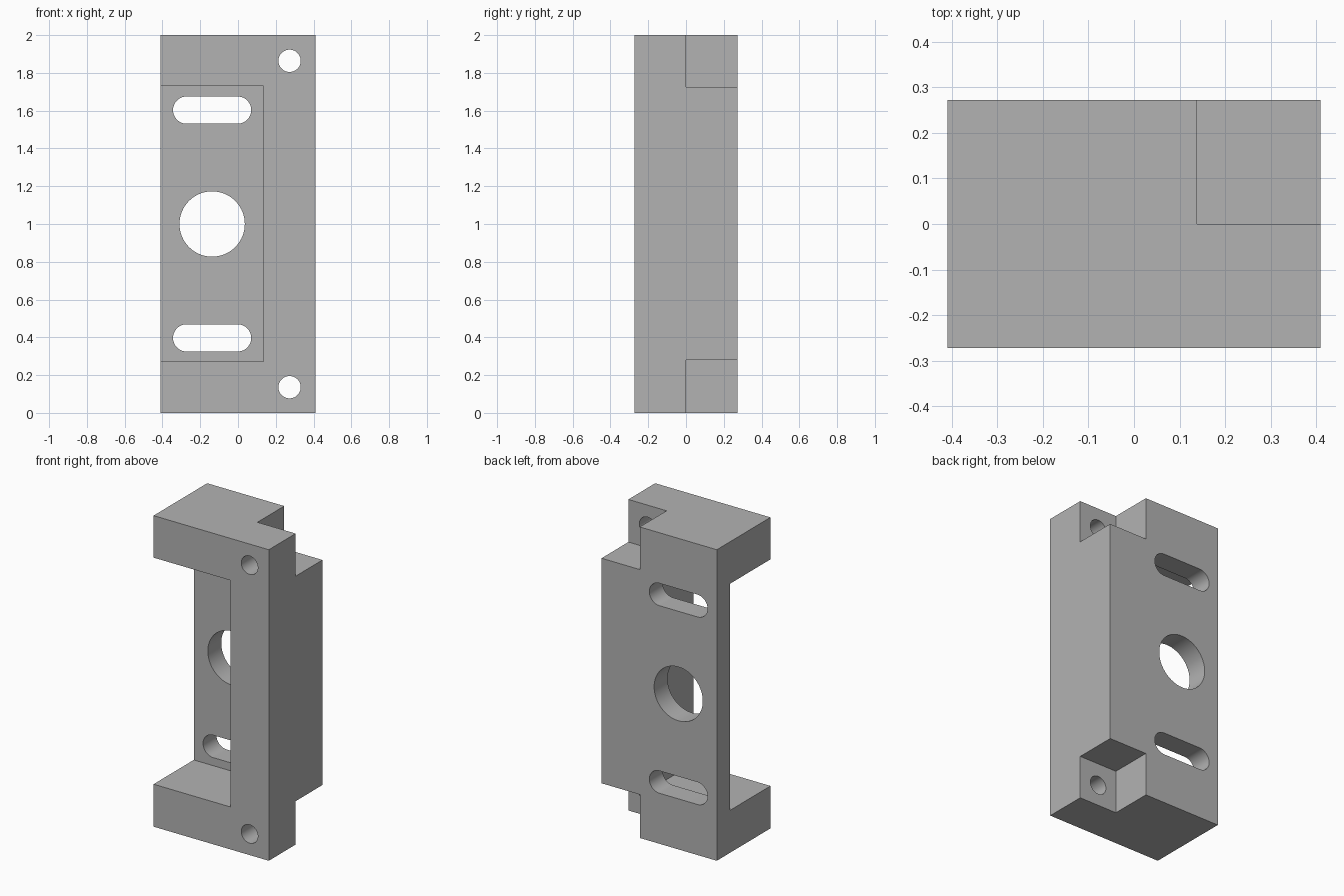
import bpy
import bmesh
from math import cos, sin, pi, radians

cube = bpy.data.objects.get("Cube")
if cube:
    bpy.data.objects.remove(cube, do_unlink=True)

HALF_W, HALF_D, HEIGHT = 0.41, 0.2725, 2.0
OUT = 0.1  # how far cutters reach past the block

grey = bpy.data.materials.new("plain grey")
grey.use_nodes = True
colour = (0.45, 0.45, 0.45, 1)
grey.diffuse_color = colour
grey.node_tree.nodes["Principled BSDF"].inputs["Base Color"].default_value = colour


def prism(name, outline, y0, y1):
    """Extrude an x-z outline from y0 to y1."""
    bm = bmesh.new()
    face = bm.faces.new([bm.verts.new((x, y0, z)) for x, z in outline])
    moved = bmesh.ops.extrude_face_region(bm, geom=[face])["geom"]
    verts = [v for v in moved if isinstance(v, bmesh.types.BMVert)]
    bmesh.ops.translate(bm, verts=verts, vec=(0, y1 - y0, 0))
    bmesh.ops.recalc_face_normals(bm, faces=bm.faces)
    mesh = bpy.data.meshes.new(name)
    bm.to_mesh(mesh)
    bm.free()
    mesh.materials.append(grey)
    obj = bpy.data.objects.new(name, mesh)
    bpy.context.collection.objects.link(obj)
    return obj


def rect(x0, x1, z0, z1):
    return [(x0, z0), (x1, z0), (x1, z1), (x0, z1)]


def slot(x, z, radius, reach=0.0, steps=32):
    """Rounded slot outline; a circle when reach is zero."""
    if reach == 0:
        angles = [2 * pi * i / (2 * steps) for i in range(2 * steps)]
        return [(x + radius * cos(a), z + radius * sin(a)) for a in angles]
    points = []
    for side, start in ((1, -pi / 2), (-1, pi / 2)):
        for i in range(steps + 1):
            a = start + pi * i / steps
            points.append((x + side * reach + radius * cos(a), z + radius * sin(a)))
    return points


block = prism("mounting_block", rect(-HALF_W, HALF_W, 0, HEIGHT), -HALF_D, HALF_D)

# Front pocket, open to the front and the right side
cutters = [prism("pocket_cutter", rect(-HALF_W - OUT, 0.136, 0.273, 1.73),
                 -HALF_D - OUT, 0.136)]

# Notches in the rear corners, top and bottom
for z0, z1 in ((-OUT, 0.279), (1.726, HEIGHT + OUT)):
    cutters.append(prism("notch_cutter", rect(0.138, HALF_W + OUT, z0, z1),
                         0, HALF_D + OUT))

# Central bore, adjustment slots and screw holes
holes = [slot(-0.137, 1.0, 0.173)]
for side in (-1, 1):
    holes.append(slot(-0.137, 1 + side * 0.603, 0.072, 0.135))
    holes.append(slot(0.273, 1 + side * 0.864, 0.059))
for outline in holes:
    cutters.append(prism("hole_cutter", outline, -HALF_D - OUT, HALF_D + OUT))

# Apply every cut, then discard the cutters
bpy.context.view_layer.objects.active = block
block.select_set(True)
for cutter in cutters:
    cutter.hide_render = True
    cut = block.modifiers.new("cut", "BOOLEAN")
    cut.operation = "DIFFERENCE"
    cut.solver = "EXACT"
    cut.object = cutter
    bpy.ops.object.modifier_apply(modifier=cut.name)
    bpy.data.objects.remove(cutter, do_unlink=True)

bpy.ops.object.shade_smooth_by_angle(angle=radians(30))
